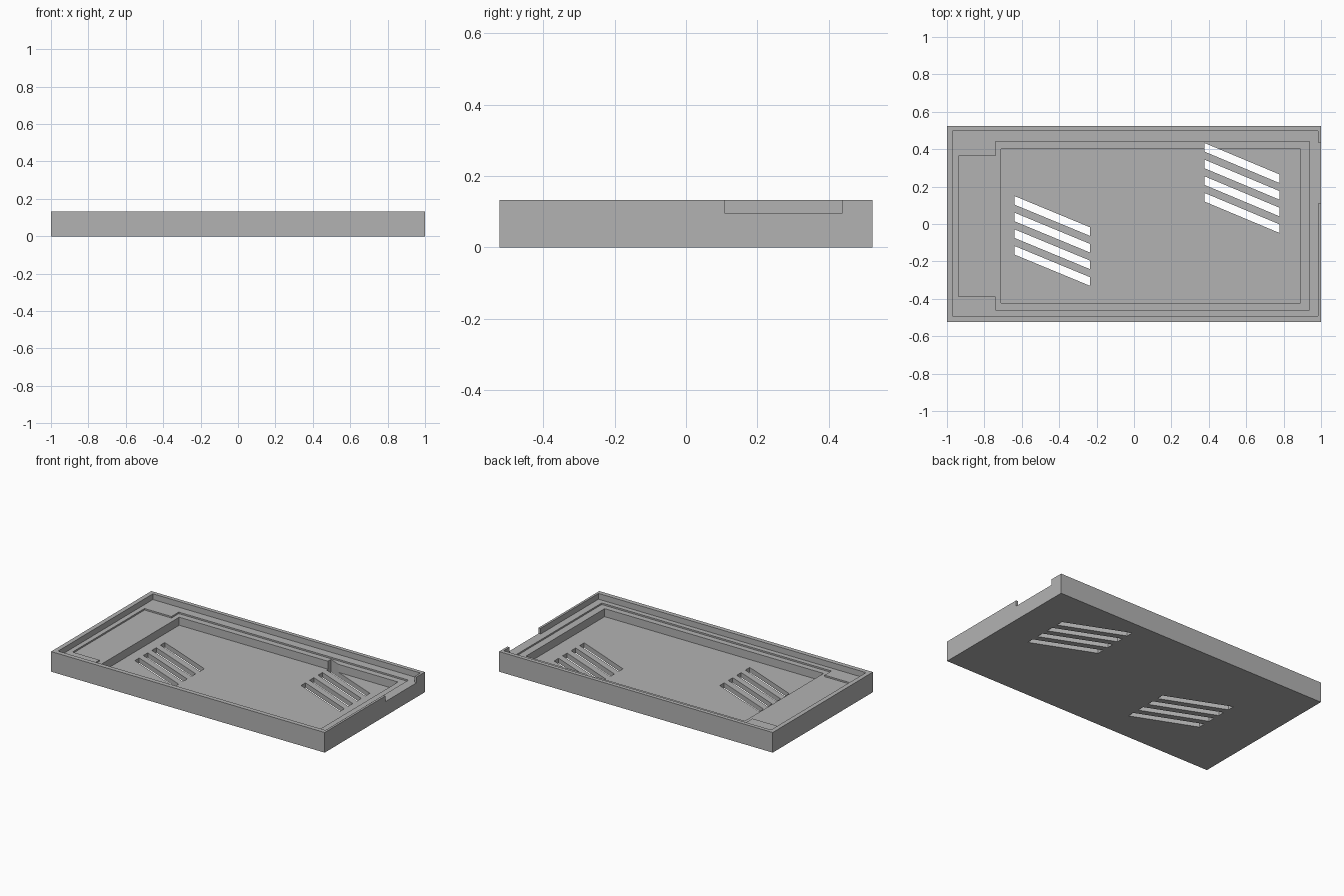
import bpy
import bmesh

cube = bpy.data.objects.get("Cube")
if cube:
    bpy.data.objects.remove(cube, do_unlink=True)

grey = bpy.data.materials.new("mid grey")
grey.use_nodes = True
grey.diffuse_color = (0.45, 0.45, 0.45, 1)
grey.node_tree.nodes["Principled BSDF"].inputs["Base Color"].default_value = grey.diffuse_color

HEIGHT, LEDGE, SHELF, FLOOR = 0.133, 0.095, 0.085, 0.032
HALF_Y = 0.523


def prism(name, outlines, bottom, top):
    """Extrude one or more xy outlines between two heights."""
    bm = bmesh.new()
    for outline in outlines:
        base = bm.faces.new([bm.verts.new((x, y, bottom)) for x, y in outline])
        new = bmesh.ops.extrude_face_region(bm, geom=[base])["geom"]
        verts = [v for v in new if isinstance(v, bmesh.types.BMVert)]
        bmesh.ops.translate(bm, verts=verts, vec=(0, 0, top - bottom))
    bmesh.ops.recalc_face_normals(bm, faces=bm.faces)
    mesh = bpy.data.meshes.new(name)
    bm.to_mesh(mesh)
    bm.free()
    mesh.materials.append(grey)
    obj = bpy.data.objects.new(name, mesh)
    bpy.context.collection.objects.link(obj)
    return obj


def rect(x0, x1, y0, y1):
    return [(x0, y0), (x1, y0), (x1, y1), (x0, y1)]


def slots(x0, x1, y_top, drop):
    """Four parallel slanted vent slots."""
    width, pitch = 0.046, 0.089
    result = []
    for i in range(4):
        y = y_top - i * pitch
        result.append([(x0, y - width), (x1, y - width - drop), (x1, y - drop), (x0, y)])
    return result


tray = prism("tray", [rect(-1, 1, -HALF_Y, HALF_Y)], 0, HEIGHT)

# Rim recess, running out through the notch in the left-hand end wall
rim = [(-0.97, -0.493), (0.985, -0.493), (0.985, 0.11), (1.1, 0.11),
       (1.1, 0.437), (0.985, 0.437), (0.985, 0.497), (-0.97, 0.497)]
# Shallow shelf, narrower at one end
shelf = [(-0.938, -0.388), (-0.741, -0.388), (-0.741, -0.46), (0.938, -0.46),
         (0.938, 0.44), (-0.741, 0.44), (-0.741, 0.364), (-0.938, 0.364)]
vents = slots(0.377, 0.778, 0.433, 0.168) + slots(-0.64, -0.234, 0.15, 0.168)

cutters = [
    prism("rim_cutter", [rim], LEDGE, 0.3),
    prism("shelf_cutter", [shelf], SHELF, 0.31),
    prism("pocket_cutter", [rect(-0.71, 0.89, -0.422, 0.4)], FLOOR, 0.32),
    prism("vent_cutter", vents, -0.1, 0.33),
]
for cutter in cutters:
    cutter.hide_render = True
    cut = tray.modifiers.new(cutter.name, "BOOLEAN")
    cut.operation = "DIFFERENCE"
    cut.solver = "EXACT"
    cut.object = cutter

# Bake the cuts, then drop the cutters
bpy.context.view_layer.update()
graph = bpy.context.evaluated_depsgraph_get()
baked = bpy.data.meshes.new_from_object(tray.evaluated_get(graph))
tray.modifiers.clear()
tray.data = baked
baked.materials.clear()
baked.materials.append(grey)
for face in baked.polygons:
    face.material_index = 0
for cutter in cutters:
    bpy.data.objects.remove(cutter, do_unlink=True)
